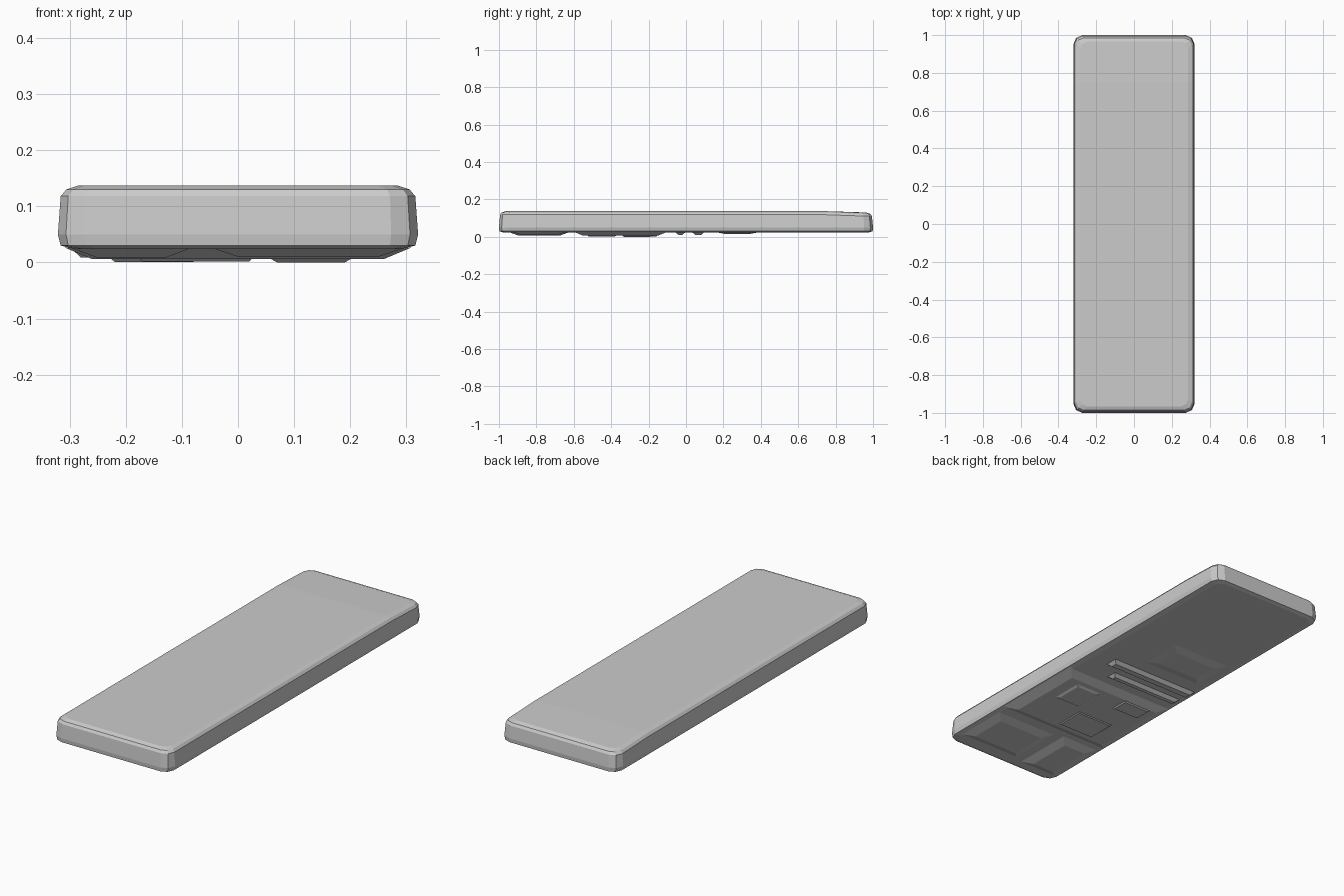
import bpy, bmesh

if "Cube" in bpy.data.objects:
    bpy.data.objects.remove(bpy.data.objects["Cube"])


def outline(hx, hy, c):
    """Rounded rectangle with two-segment corners, counter-clockwise."""
    q = [(hx, hy - c), (hx - 0.3 * c, hy - 0.3 * c), (hx - c, hy)]
    pts = list(q)
    pts += [(-x, y) for x, y in reversed(q)]
    pts += [(-x, -y) for x, y in q]
    pts += [(x, -y) for x, y in reversed(q)]
    return pts


def loft(bm, rings):
    """Skin rings of (points, z) from bottom to top and cap both ends."""
    loops = [[bm.verts.new((x, y, z)) for x, y in pts] for pts, z in rings]
    n = len(loops[0])
    for a, b in zip(loops, loops[1:]):
        for i in range(n):
            j = (i + 1) % n
            bm.faces.new((a[i], a[j], b[j], b[i]))
    bm.faces.new(list(reversed(loops[0])))
    bm.faces.new(loops[-1])


def finish(bm, name):
    me = bpy.data.meshes.new(name)
    bm.to_mesh(me)
    bm.free()
    ob = bpy.data.objects.new(name, me)
    bpy.context.collection.objects.link(ob)
    return ob


# Main slab: half width, half length, corner size, height
profile = [
    (0.290, 0.980, 0.040, 0.024),
    (0.316, 0.998, 0.045, 0.030),
    (0.321, 1.000, 0.048, 0.050),
    (0.316, 0.994, 0.045, 0.118),
    (0.306, 0.986, 0.040, 0.130),
    (0.285, 0.965, 0.035, 0.137),
]
bm = bmesh.new()
loft(bm, [(outline(hx, hy, c), z) for hx, hy, c, z in profile])
# Gentle droop of the top toward the back end
bmesh.ops.bisect_plane(bm, geom=bm.verts[:] + bm.edges[:] + bm.faces[:],
                       plane_co=(0, 0.75, 0), plane_no=(0, 1, 0))
for v in bm.verts:
    if v.co.z > 0.11 and v.co.y > 0.9:
        v.co.z -= 0.007
finish(bm, "slab_body")


def raised_pad(name, x0, x1, y0, y1, z, slope):
    """Shallow sloped pad hanging under the slab."""
    def rect(s):
        return [(x0 + s, y0 + s), (x1 - s, y0 + s),
                (x1 - s, y1 - s), (x0 + s, y1 - s)]
    b = bmesh.new()
    loft(b, [(rect(slope), z), (rect(0), 0.027)])
    finish(b, name)


# Uneven pads on the front part of the underside
pads = [
    (-0.30, -0.08, -0.95, -0.62, 0.008, 0.05),
    (-0.05, 0.30, -0.93, -0.64, 0.010, 0.05),
    (-0.31, 0.31, -0.60, -0.10, 0.006, 0.05),
    (-0.20, 0.05, -0.55, -0.35, 0.002, 0.03),
    (0.02, 0.24, -0.38, -0.14, 0.000, 0.05),
    (-0.25, -0.05, -0.27, -0.13, 0.001, 0.03),
    (-0.29, 0.12, -0.06, 0.00, 0.010, 0.02),
    (-0.30, 0.20, 0.03, 0.10, 0.009, 0.02),
    (-0.27, 0.08, 0.15, 0.40, 0.015, 0.06),
]
for i, p in enumerate(pads):
    raised_pad(f"underside_pad_{i + 1}", *p)
